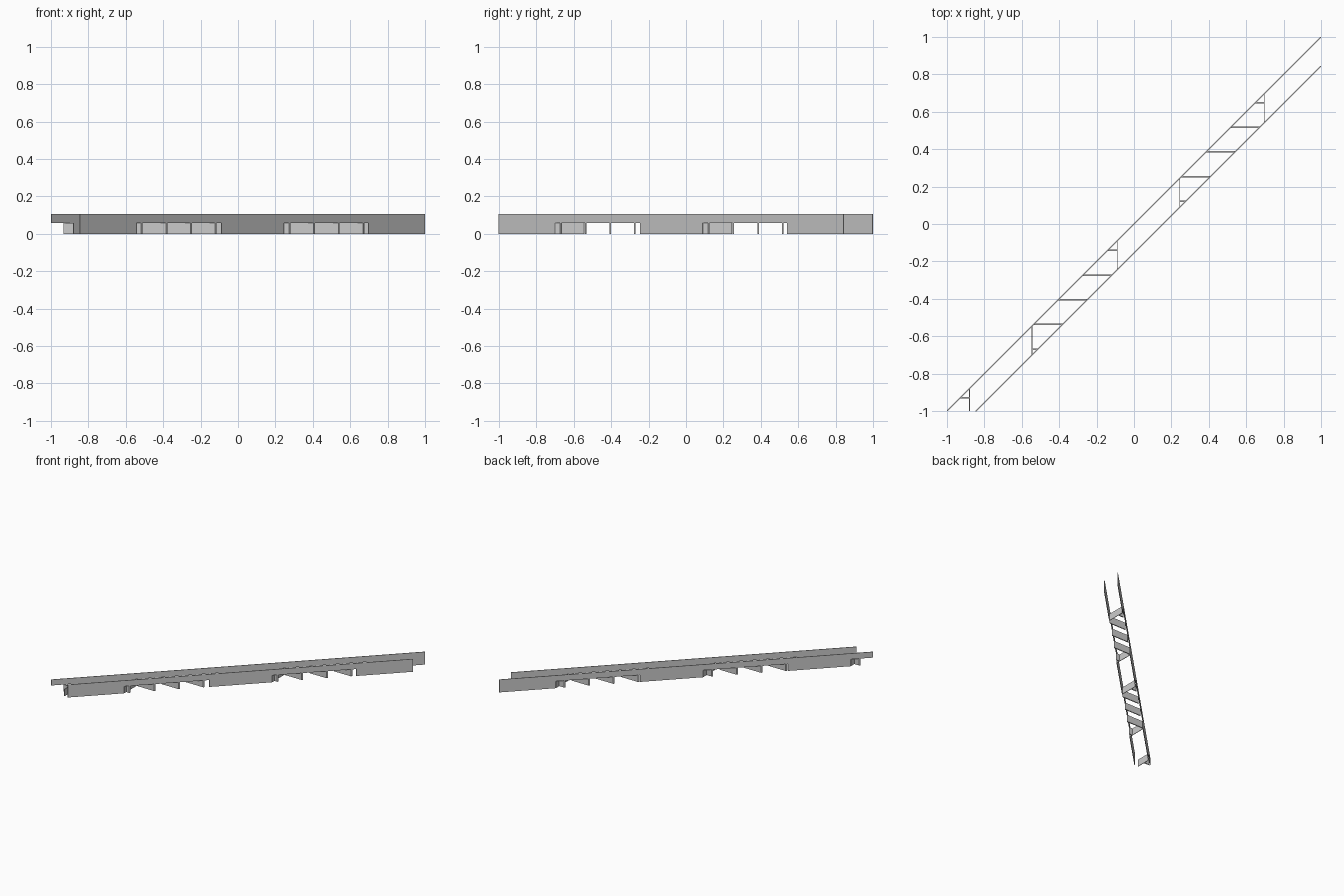
import bpy, bmesh
from mathutils import Vector

if "Cube" in bpy.data.objects:
    bpy.data.objects.remove(bpy.data.objects["Cube"])

H = 0.105      # wall height
OPEN = 0.057   # opening height
GAP = 0.155    # offset between the two diagonal walls
T = 0.004      # wall thickness


def prism(name, pts, offset):
    """Extrude a closed outline by the given offset vector."""
    bm = bmesh.new()
    face = bm.faces.new([bm.verts.new(p) for p in pts])
    ext = bmesh.ops.extrude_face_region(bm, geom=[face])
    verts = [v for v in ext["geom"] if isinstance(v, bmesh.types.BMVert)]
    bmesh.ops.translate(bm, verts=verts, vec=Vector(offset))
    bmesh.ops.recalc_face_normals(bm, faces=bm.faces)
    mesh = bpy.data.meshes.new(name)
    bm.to_mesh(mesh)
    bm.free()
    ob = bpy.data.objects.new(name, mesh)
    bpy.context.collection.objects.link(ob)
    return ob


def box(name, x0, x1, y0, y1, z1):
    pts = [(x0, y0, 0), (x1, y0, 0), (x1, y1, 0), (x0, y1, 0)]
    return prism(name, pts, (0, 0, z1))


def diagonal_wall(name, shift, start, end, openings):
    """45 degree wall with low passages cut from its bottom edge."""
    prof = [(start, H)]
    if openings[0][0] > start:
        prof.append((start, 0))
    for a, b in openings:
        if a <= start:
            prof += [(start, OPEN), (b, OPEN), (b, 0)]
        else:
            prof += [(a, 0), (a, OPEN), (b, OPEN), (b, 0)]
    prof += [(end, 0), (end, H)]
    d = T / 2 ** 0.5
    pts = [(x - d / 2, x - shift + d / 2, z) for x, z in prof]
    return prism(name, pts, (d, -d, 0))


# Two long parallel walls
passages = [(-0.545, -0.09), (0.245, 0.697)]
diagonal_wall("long_wall_back", 0, -0.9985, 0.9985, [(-1.0, -0.88)] + passages)
diagonal_wall("long_wall_front", GAP, -0.8465, 0.9985, passages)

# Side panels of each passage, running front to back
for x in (-0.88, -0.545, -0.09, 0.245, 0.697):
    box("passage_side", x - T / 2, x + T / 2, max(x - GAP, -0.9985), x, OPEN)

# Ribs across each passage, trimmed by walls and side panels
rib_rows = [
    (-1.0, -0.88, [-0.93]),
    (-0.545, -0.09, [-0.67, -0.537, -0.405, -0.273, -0.141]),
    (0.245, 0.697, [0.122, 0.253, 0.385, 0.516, 0.649]),
]
R = 0.004
for x0, x1, rows in rib_rows:
    for y in rows:
        left, right = max(x0, y), min(x1, y + GAP)
        # ends follow the diagonal walls where they meet them
        sl = R if left == y else 0
        sr = R if right == y + GAP else 0
        pts = [(left - sl, y - R, 0), (right - sr, y - R, 0),
               (right + sr, y + R, 0), (left + sl, y + R, 0)]
        prism("cross_rib", pts, (0, 0, OPEN))
